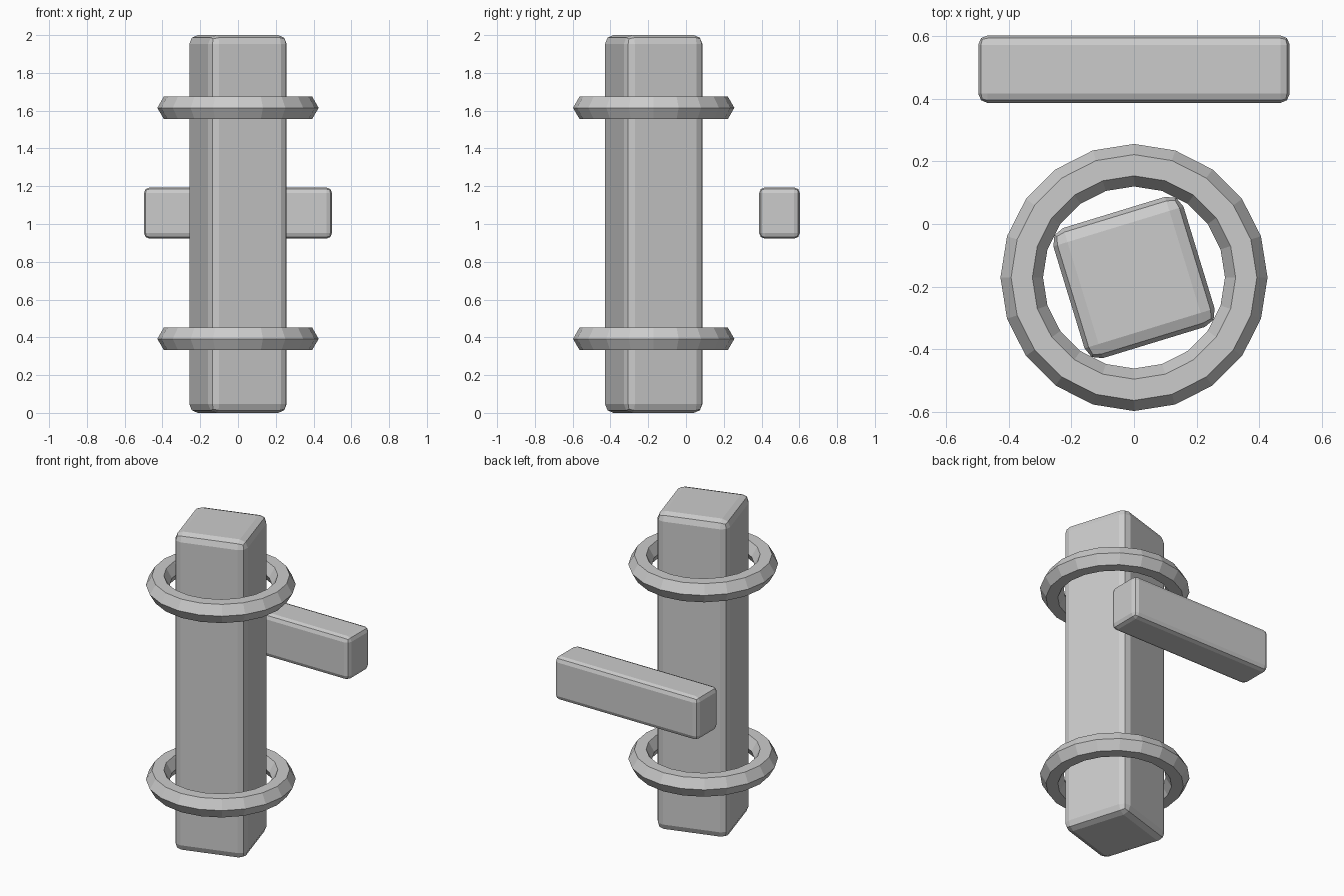
import bpy, bmesh, math
from mathutils import Matrix

if "Cube" in bpy.data.objects:
    bpy.data.objects.remove(bpy.data.objects["Cube"])

grey = bpy.data.materials.new("plain grey")
grey.diffuse_color = (0.6, 0.6, 0.6, 1)
grey.use_nodes = True
grey.node_tree.nodes["Principled BSDF"].inputs["Base Color"].default_value = grey.diffuse_color


def finish(bm, name):
    mesh = bpy.data.meshes.new(name)
    bmesh.ops.recalc_face_normals(bm, faces=bm.faces[:])
    bm.to_mesh(mesh)
    bm.free()
    mesh.materials.append(grey)
    obj = bpy.data.objects.new(name, mesh)
    bpy.context.collection.objects.link(obj)
    return obj


def rounded_block(name, size, loc, bevel, turn=0):
    bm = bmesh.new()
    bmesh.ops.create_cube(bm, size=1, matrix=Matrix.Diagonal((*size, 1)))
    bmesh.ops.bevel(bm, geom=bm.edges[:], offset=bevel, segments=2,
                    profile=0.5, affect='EDGES')
    obj = finish(bm, name)
    obj.location = loc
    obj.rotation_euler.z = math.radians(turn)


def ring(name, loc, major=0.359, minor=0.068, sides=20, section=6):
    bm = bmesh.new()
    loops = []
    for i in range(sides):
        a = math.tau * i / sides
        loop = []
        for j in range(section):
            b = math.tau * j / section
            r = major + minor * math.cos(b)
            loop.append(bm.verts.new((r * math.cos(a), r * math.sin(a),
                                      minor * math.sin(b))))
        loops.append(loop)
    for i in range(sides):
        p, q = loops[i], loops[(i + 1) % sides]
        for j in range(section):
            k = (j + 1) % section
            bm.faces.new((p[j], q[j], q[k], p[k]))
    finish(bm, name).location = loc


# Upright post, turned on its axis
rounded_block("post", (0.435, 0.435, 2), (0, -0.171, 1), 0.047, 17)
# Separate bar behind the post
rounded_block("cross_bar", (0.996, 0.216, 0.271), (0, 0.495, 1.058), 0.03)
# Two faceted rings around the post
for name, z in (("lower_ring", 0.392), ("upper_ring", 1.615)):
    ring(name, (0, -0.171, z))
